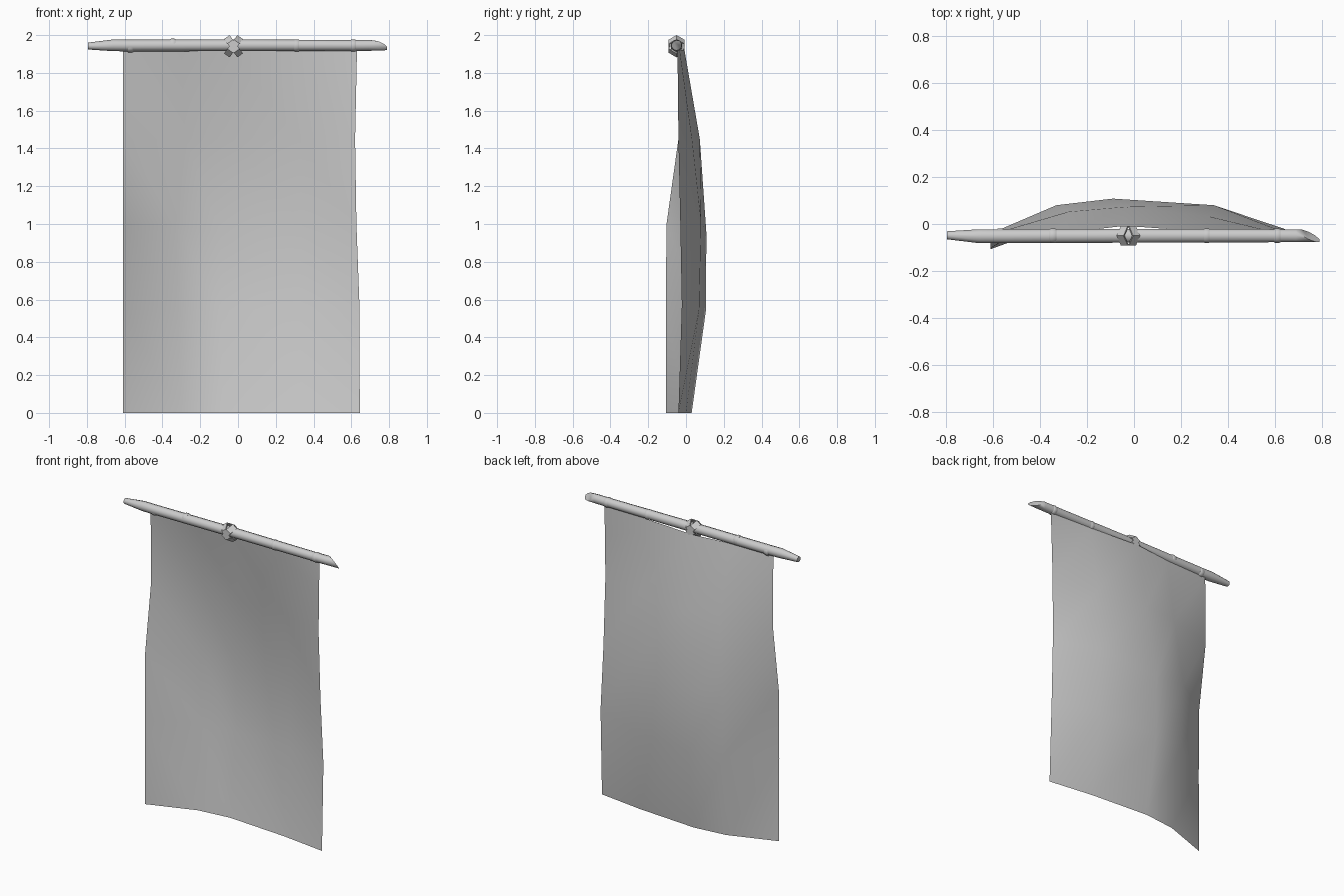
import bpy, bmesh, math

cube = bpy.data.objects.get("Cube")
if cube:
    bpy.data.objects.remove(cube, do_unlink=True)

grey = bpy.data.materials.new("plain grey")
grey.use_nodes = True
grey.diffuse_color = (0.6, 0.6, 0.6, 1)
grey.node_tree.nodes["Principled BSDF"].inputs["Base Color"].default_value = (0.6, 0.6, 0.6, 1)


def make_object(name, bm, angle):
    mesh = bpy.data.meshes.new(name)
    bm.to_mesh(mesh)
    bm.free()
    mesh.materials.append(grey)
    ob = bpy.data.objects.new(name, mesh)
    bpy.context.collection.objects.link(ob)
    bpy.ops.object.select_all(action='DESELECT')
    ob.select_set(True)
    bpy.context.view_layer.objects.active = ob
    bpy.ops.object.shade_smooth_by_angle(angle=math.radians(angle))


def bridge(bm, a, b):
    n = len(a)
    for i in range(n):
        j = (i + 1) % n
        bm.faces.new((a[i], a[j], b[j], b[i]))


def round_bar(name, stations, cut=(0, 0), sides=10):
    """Loft rings of (x, centre y, centre z, radius); cut slants the last ring in y and z."""
    bm = bmesh.new()
    rings = []
    for k, (x, cy, cz, r) in enumerate(stations):
        last = k == len(stations) - 1
        ring = []
        for i in range(sides):
            t = math.tau * (i + 0.5) / sides
            c, s = math.cos(t), math.sin(t)
            shift = cut[0] * c + cut[1] * s if last else 0
            ring.append(bm.verts.new((x + shift, cy + r * c, cz + r * s)))
        rings.append(ring)
    for a, b in zip(rings, rings[1:]):
        bridge(bm, a, b)
    bm.faces.new(rings[0])
    bm.faces.new(rings[-1])
    bmesh.ops.recalc_face_normals(bm, faces=bm.faces)
    make_object(name, bm, 42)


# Hanging cloth: each row lists its five points as (x, depth, height)
rows = [
    ((-0.61, -0.105, 0), (-0.30, 0.005, 0), (-0.08, 0.03, 0), (0.34, 0.0, 0), (0.645, -0.04, 0)),
    ((-0.61, -0.107, 0.55), (-0.32, 0.07, 0.55), (-0.09, 0.105, 0.54), (0.33, 0.07, 0.55), (0.643, -0.022, 0.57)),
    ((-0.61, -0.103, 1.0), (-0.33, 0.08, 1.0), (-0.09, 0.108, 0.95), (0.34, 0.08, 1.01), (0.627, -0.03, 1.0)),
    ((-0.61, -0.04, 1.45), (-0.28, 0.052, 1.45), (-0.04, 0.073, 1.45), (0.32, 0.032, 1.45), (0.62, -0.04, 1.45)),
    ((-0.61, -0.045, 1.92), (-0.30, -0.038, 1.92), (-0.04, -0.008, 1.92), (0.32, -0.033, 1.92), (0.63, -0.045, 1.92)),
]
bm = bmesh.new()
grid = [[bm.verts.new(p) for p in row] for row in rows]
for low, high in zip(grid, grid[1:]):
    for i in range(4):
        bm.faces.new((low[i], low[i + 1], high[i]))
        bm.faces.new((low[i + 1], high[i + 1], high[i]))
make_object("cloth", bm, 80)

# Pole: tapered at one end, cut obliquely at the other
round_bar("pole", [
    (-0.795, -0.048, 1.942, 0.018), (-0.66, -0.052, 1.946, 0.031),
    (-0.585, -0.052, 1.945, 0.031), (0.0, -0.050, 1.946, 0.031),
    (0.60, -0.050, 1.945, 0.029), (0.69, -0.050, 1.946, 0.029),
    (0.745, -0.050, 1.945, 0.027)], cut=(-0.038, -0.028))

# Small raised knuckles on the pole
for n, (x, dz) in enumerate([(-0.57, -0.005), (-0.345, 0.004), (0.31, 0.0), (0.61, 0.0)]):
    round_bar(f"pole_knuckle_{n + 1}", [
        (x + dx, -0.05, 1.945 + dz, r)
        for dx, r in ((-0.016, 0.028), (-0.009, 0.032), (0.009, 0.032), (0.016, 0.028))])

# Two tilted six-sided straps crossing around the middle of the pole
tilt = math.radians(36)
for name, slant in (("strap_falling", -1), ("strap_rising", 1)):
    bm = bmesh.new()
    loops = []
    for w, r in ((-0.018, 0.060), (0.018, 0.060), (0.018, 0.052), (-0.018, 0.052)):
        loop = []
        for i in range(6):
            t = math.tau * (i + 0.5) / 6
            up = r * math.sin(t)
            loop.append(bm.verts.new((
                -0.024 + w * math.cos(tilt) + slant * up * math.sin(tilt),
                -0.050 + 0.8 * r * math.cos(t),
                1.941 - slant * w * math.sin(tilt) + up * math.cos(tilt))))
        loops.append(loop)
    for k in range(4):
        bridge(bm, loops[k], loops[(k + 1) % 4])
    bmesh.ops.recalc_face_normals(bm, faces=bm.faces)
    make_object(name, bm, 30)
